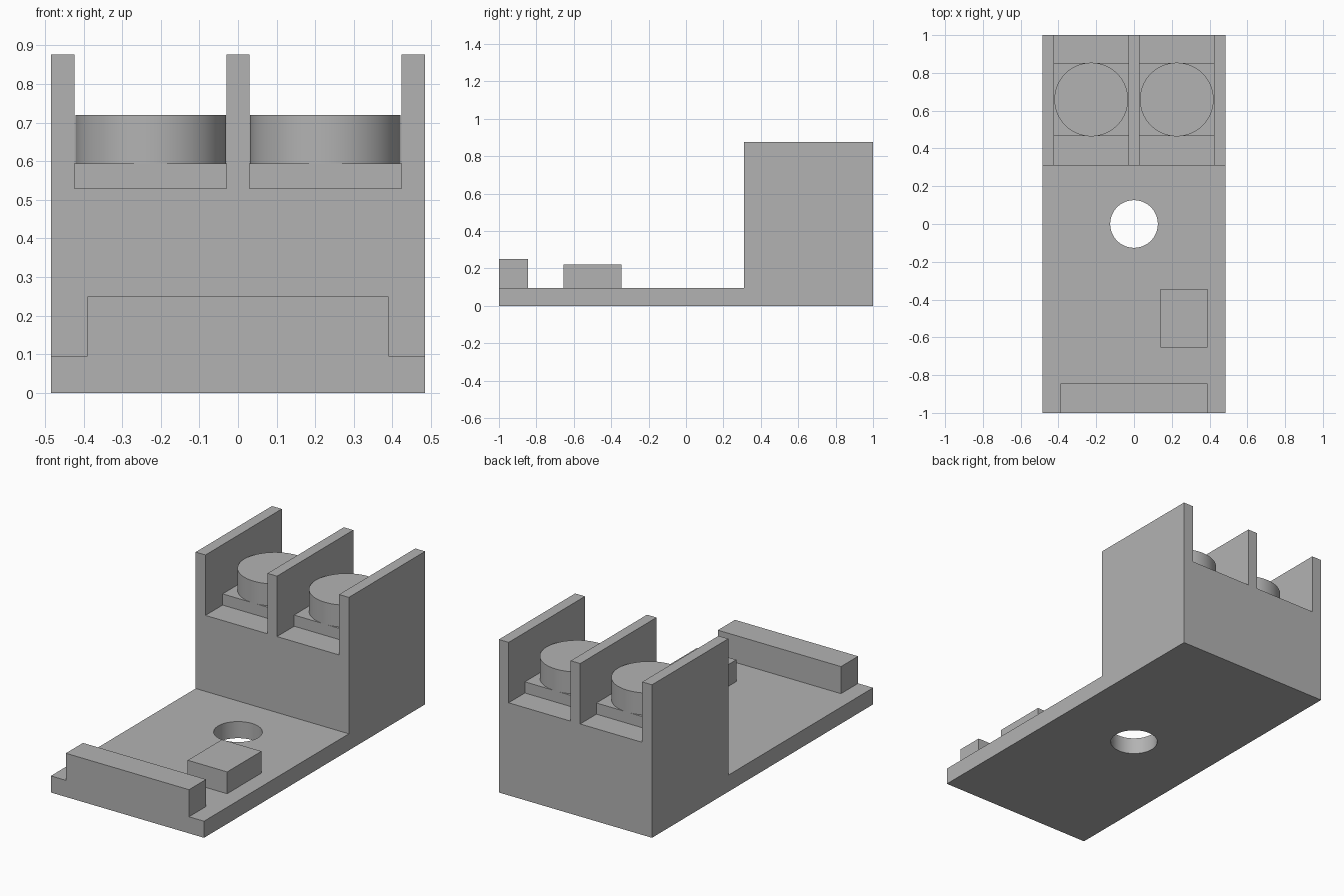
import bpy, bmesh
from math import radians

if "Cube" in bpy.data.objects:
    bpy.data.objects.remove(bpy.data.objects["Cube"], do_unlink=True)

# One plain grey for everything
grey = bpy.data.materials.new("plain_grey")
grey.use_nodes = True
GREY = (0.45, 0.45, 0.45, 1)
grey.diffuse_color = GREY
grey.node_tree.nodes["Principled BSDF"].inputs["Base Color"].default_value = GREY


def finish(name, bm):
    mesh = bpy.data.meshes.new(name)
    bmesh.ops.recalc_face_normals(bm, faces=bm.faces)
    bm.to_mesh(mesh)
    bm.free()
    mesh.materials.append(grey)
    obj = bpy.data.objects.new(name, mesh)
    bpy.context.collection.objects.link(obj)
    return obj


def box(name, xs, ys, zs):
    bm = bmesh.new()
    bmesh.ops.create_cube(bm, size=1)
    for v in bm.verts:
        v.co = [r[0] if c < 0 else r[1] for c, r in zip(v.co, (xs, ys, zs))]
    return finish(name, bm)


def cylinder(name, x, y, radius, zs):
    bm = bmesh.new()
    bmesh.ops.create_cone(bm, cap_ends=True, segments=96, radius1=radius,
                          radius2=radius, depth=zs[1] - zs[0])
    bmesh.ops.translate(bm, verts=bm.verts, vec=(x, y, sum(zs) / 2))
    return finish(name, bm)


def combine(target, tool, operation):
    tool.hide_render = True
    mod = target.modifiers.new(operation.lower(), 'BOOLEAN')
    mod.object, mod.operation, mod.solver = tool, operation, 'EXACT'
    bpy.context.view_layer.objects.active = target
    bpy.ops.object.modifier_apply(modifier=mod.name)
    bpy.data.objects.remove(tool, do_unlink=True)


def smooth(obj):
    bpy.ops.object.select_all(action='DESELECT')
    obj.select_set(True)
    bpy.context.view_layer.objects.active = obj
    bpy.ops.object.shade_smooth_by_angle(angle=radians(30))


HALF, BASE, WALL, FLOOR, STEP = 0.485, 0.095, 0.876, 0.53, 0.31

# Body: L-shaped side profile extruded across the width
bm = bmesh.new()
profile = [(-1, 0), (1, 0), (1, WALL), (STEP, WALL), (STEP, BASE), (-1, BASE)]
side = bm.faces.new([bm.verts.new((-HALF, y, z)) for y, z in profile])
ext = bmesh.ops.extrude_face_region(bm, geom=[side])["geom"]
bmesh.ops.translate(bm, vec=(2 * HALF, 0, 0),
                    verts=[g for g in ext if isinstance(g, bmesh.types.BMVert)])
body = finish("terminal_body", bm)

# Two open channels between the three walls, and the mounting hole
for s in (-1, 1):
    xs = sorted((s * 0.03, s * 0.423))
    combine(body, box("channel_cutter", xs, (0.2, 1.1), (FLOOR, 1)), 'DIFFERENCE')
combine(body, cylinder("hole_cutter", 0, 0, 0.126, (-0.1, 0.2)), 'DIFFERENCE')

# Front lip is one piece with the base
combine(body, box("front_lip", (-0.39, 0.39), (-1, -0.845), (0.05, 0.25)), 'UNION')
smooth(body)

# Small block on the base
box("base_block", (0.14, 0.39), (-0.655, -0.345), (BASE, 0.22))

# Contact plate and round screw head in each channel
for s, label in ((-1, "right"), (1, "left")):
    xs = sorted((s * 0.03, s * 0.423))
    box(label + "_contact_plate", xs, (0.465, 0.853), (FLOOR, 0.594))
    smooth(cylinder(label + "_screw_head", s * 0.2265, 0.659, 0.195, (0.594, 0.72)))
